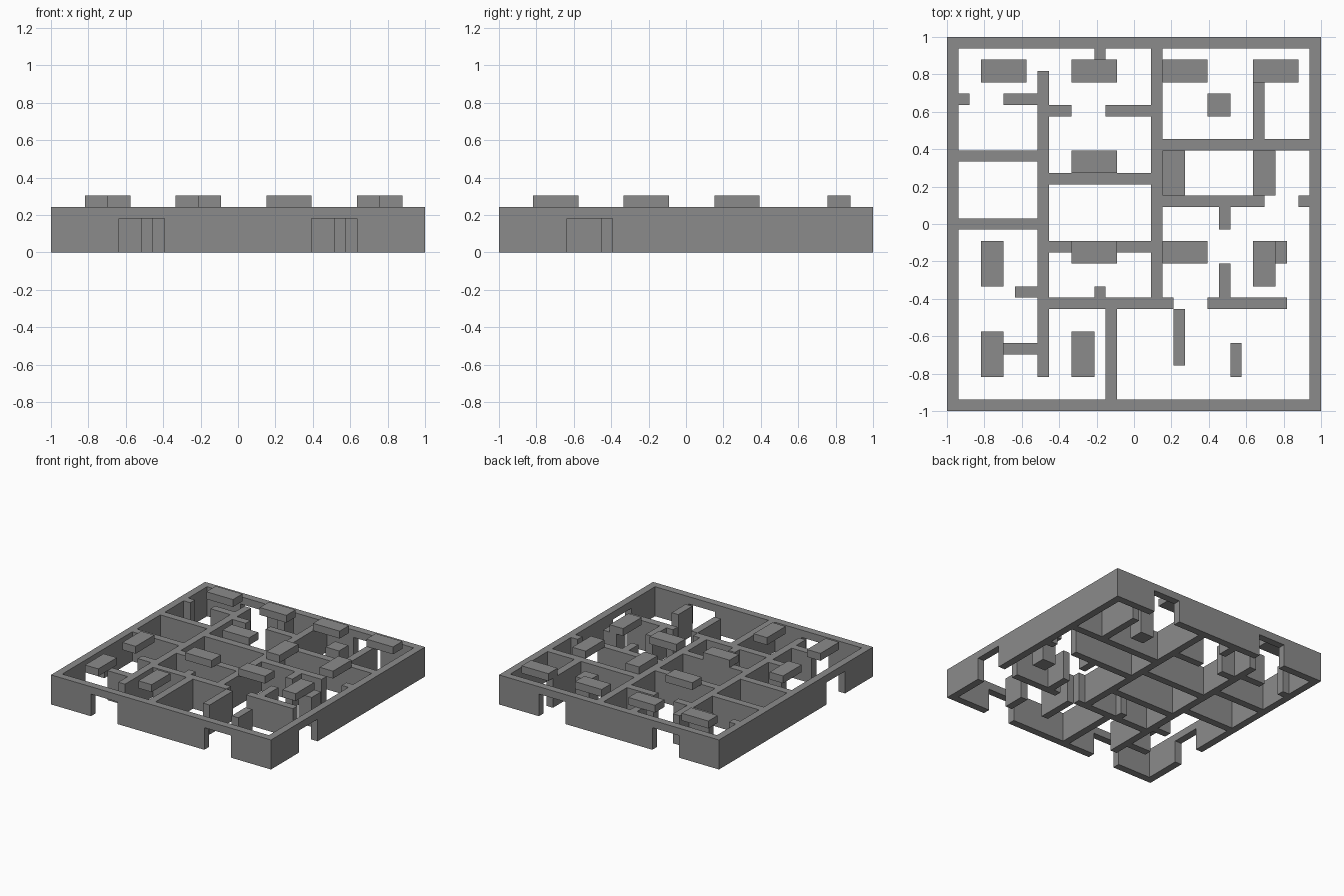
import bpy
import bmesh

cube = bpy.data.objects.get("Cube")
if cube:
    bpy.data.objects.remove(cube, do_unlink=True)

CELLS = 33                # plan is laid out on a square grid of cells
U = 2 / CELLS             # one cell, also the wall thickness
WALL_H, DOOR_H = 4, 3     # heights in cells
END = CELLS - 1

grey = bpy.data.materials.new("plaster_grey")
grey.use_nodes = True
GREY = (0.26, 0.26, 0.26, 1)
grey.diffuse_color = GREY
grey.node_tree.nodes["Principled BSDF"].inputs["Base Color"].default_value = GREY


def prism(name, outline, direction):
    """Extrude a flat outline, given in cells, along a direction."""
    def place(p):
        return (p[0] * U - 1, p[1] * U - 1, p[2] * U)
    bm = bmesh.new()
    face = bm.faces.new([bm.verts.new(place(p)) for p in outline])
    ext = bmesh.ops.extrude_face_region(bm, geom=[face], use_keep_orig=True)
    verts = [v for v in ext["geom"] if isinstance(v, bmesh.types.BMVert)]
    bmesh.ops.translate(bm, verts=verts, vec=[d * U for d in direction])
    bmesh.ops.recalc_face_normals(bm, faces=bm.faces)
    mesh = bpy.data.meshes.new(name)
    bm.to_mesh(mesh)
    bm.free()
    mesh.materials.append(grey)
    obj = bpy.data.objects.new(name, mesh)
    bpy.context.scene.collection.objects.link(obj)
    return obj


def box(name, x0, y0, x1, y1, z0, z1):
    return prism(name, [(x0, y0, z0), (x1, y0, z0), (x1, y1, z0), (x0, y1, z0)],
                 (0, 0, z1 - z0))


def door_profile(start, stop, doors):
    """Wall elevation with a notch from the ground for each doorway."""
    pts = [(start, 0)]
    for a, b in doors:
        pts += [(a, 0), (a, DOOR_H), (b, DOOR_H), (b, 0)]
    return pts + [(stop, 0), (stop, WALL_H), (start, WALL_H)]


# Outer walls with doorways
for name, y in (("front_wall", 0), ("back_wall", END)):
    prism(name, [(s, y, z) for s, z in door_profile(0, CELLS, [(6, 10), (23, 27)])],
          (0, 1, 0))
for name, x in (("right_wall", 0), ("left_wall", END)):
    prism(name, [(x, s, z) for s, z in door_profile(1, END, [(6, 10)])], (1, 0, 0))

# Partitions running side to side: row, start, stop
for y, a, b in [(5, 5, 8), (10, 6, 8), (16, 1, 8), (22, 1, 8), (27, 1, 2), (27, 5, 8),
                (9, 9, 20), (14, 9, 18), (20, 9, 18), (26, 9, 11), (26, 14, 18),
                (9, 23, 30), (18, 19, 28), (18, 31, END), (23, 19, END)]:
    box("cross_partition", a, y, b, y + 1, 0, WALL_H)

# Partitions running front to back: column, start, stop
for x, a, b in [(8, 3, 30), (18, 10, END), (14, 1, 9), (20, 4, 9), (25, 3, 6),
                (13, 10, 11), (13, 30, END), (24, 10, 13), (24, 16, 18), (27, 24, 30)]:
    box("long_partition", x, a, x + 1, b, 0, WALL_H)

# Square pillars
for x, y in [(23, 26), (28, 13)]:
    box("pillar", x, y, x + 2, y + 2, 0, WALL_H)

# Raised slabs just above the wall tops, four cells by two
for x, y in [(3, 29), (11, 29), (19, 29), (27, 29), (11, 21), (11, 13), (19, 13)]:
    box("wide_slab", x, y, x + 4, y + 2, WALL_H, WALL_H + 1)
for x, y in [(19, 19), (27, 19), (3, 11), (27, 11), (3, 3), (11, 3)]:
    box("deep_slab", x, y, x + 2, y + 4, WALL_H, WALL_H + 1)
